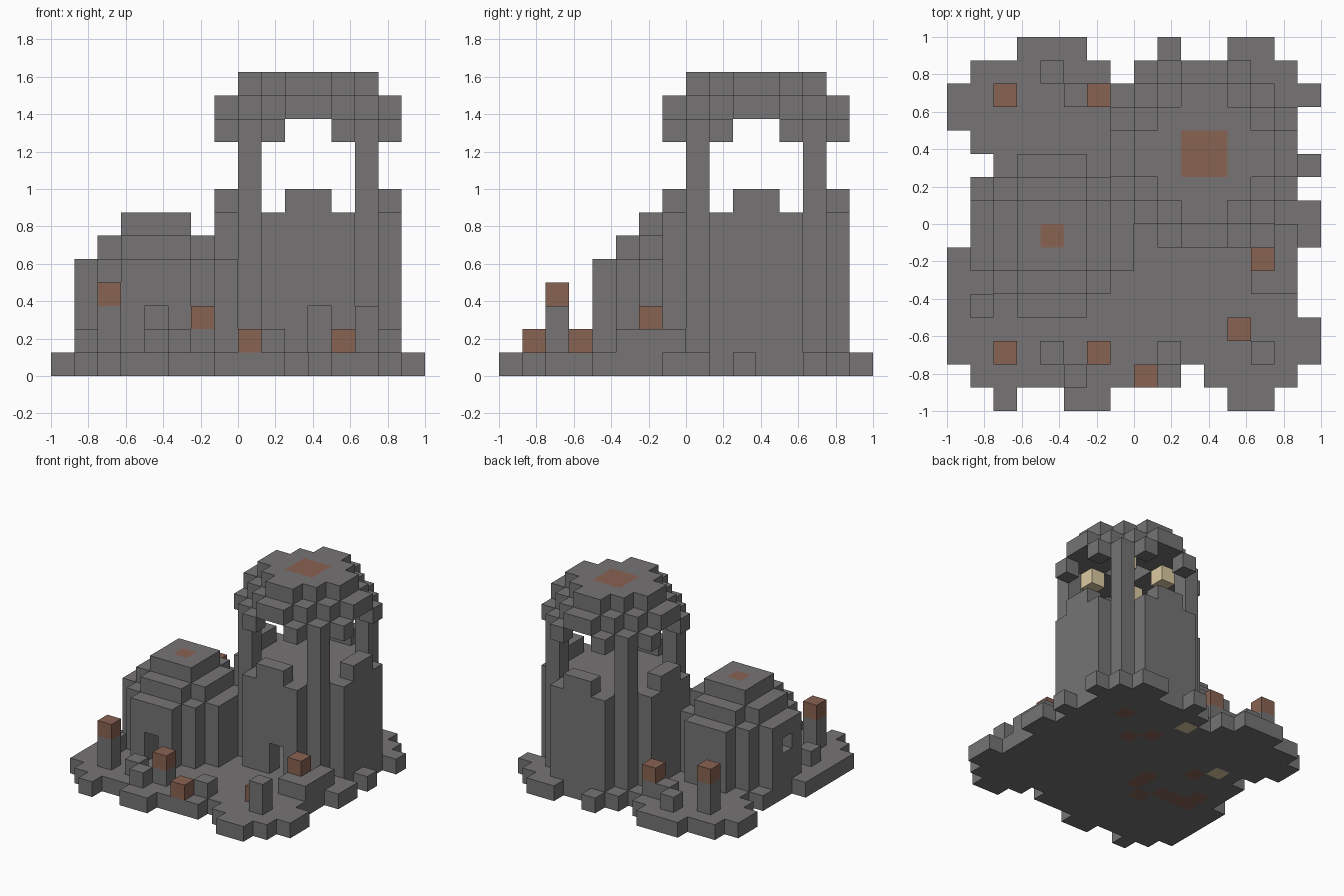
import bpy
import bmesh
from mathutils import Vector

UNIT = 0.125
ORIGIN = Vector((-1, -1, 0))
STEPS = [Vector(d) for d in ((1, 0, 0), (-1, 0, 0), (0, 1, 0),
                             (0, -1, 0), (0, 0, 1), (0, 0, -1))]

cube = bpy.data.objects.get("Cube")
if cube:
    bpy.data.objects.remove(cube, do_unlink=True)


def make_material(name, rgb):
    mat = bpy.data.materials.new(name)
    mat.use_nodes = True
    mat.diffuse_color = (*rgb, 1)
    mat.node_tree.nodes["Principled BSDF"].inputs["Base Color"].default_value = (*rgb, 1)
    return mat


MATERIALS = [make_material("stone grey", (0.18, 0.175, 0.178)),
             make_material("terracotta brown", (0.25, 0.125, 0.085)),
             make_material("lantern cream", (0.72, 0.6, 0.36))]
STONE, BROWN, CREAM = range(3)


def build(name, cells, paint=None):
    """Skin a set of grid cells with outer faces only; paint maps cells to colours."""
    cells = set(cells)
    paint = paint or {}
    bm = bmesh.new()
    for cell in sorted(cells):
        centre = ORIGIN + (Vector(cell) + Vector((0.5, 0.5, 0.5))) * UNIT
        for n in STEPS:
            if tuple(int(a + b) for a, b in zip(cell, n)) in cells:
                continue
            u = Vector((n.y, n.z, n.x))
            v = n.cross(u)
            corners = [centre + (n + u * a + v * b) * UNIT / 2
                       for a, b in ((-1, -1), (1, -1), (1, 1), (-1, 1))]
            face = bm.faces.new([bm.verts.new(c) for c in corners])
            face.material_index = paint.get(cell, STONE)
    bmesh.ops.remove_doubles(bm, verts=bm.verts, dist=0.001)
    mesh = bpy.data.meshes.new(name)
    bm.to_mesh(mesh)
    bm.free()
    for mat in MATERIALS:
        mesh.materials.append(mat)
    obj = bpy.data.objects.new(name, mesh)
    bpy.context.collection.objects.link(obj)
    return obj


def disc(cx, cy, half, reach):
    """Stepped disc: a square cut back at the corners by diagonal distance."""
    return {(i, j) for i in range(16) for j in range(16)
            if max(abs(i - cx), abs(j - cy)) <= half
            and abs(i - cx) + abs(j - cy) <= reach}


def rim(plan):
    """Cells of a plan that touch the outside, corners included."""
    near = (-1, 0, 1)
    return {(i, j) for i, j in plan
            if any((i + a, j + b) not in plan for a in near for b in near)}


def stack(plan, low, high):
    return {(i, j, k) for i, j in plan for k in range(low, high + 1)}


# Ragged ground slab, one run of cells per row from front to back
runs = [(2, 2), (1, 14), (0, 15), (0, 15), (0, 14), (0, 14), (0, 14), (1, 15),
        (1, 15), (1, 14), (2, 15), (1, 14), (0, 14), (0, 15), (1, 14), (3, 5)]
ground = {(i, j) for j, (a, b) in enumerate(runs) for i in range(a, b + 1)}
ground -= {(10, 1), (7, 14)}
ground |= {(5, 0), (6, 0), (12, 0), (13, 0), (9, 15), (12, 15), (13, 15)}
floor_brown = [(12, 12), (10, 10), (9, 11), (4, 9), (4, 6), (2, 6),
               (3, 6), (2, 7), (6, 6), (6, 7), (5, 5)]
floor_paint = {(i, j, 0): BROWN for i, j in floor_brown}
floor_paint.update({(8, 13, 0): CREAM, (3, 10, 0): CREAM})
build("ground_slab", stack(ground, 0, 0), floor_paint)

# Tower: hollow wall with a doorway, an upper floor and battlements
TC = 10.5
MID = (10, 11)
tower_plan = disc(TC, TC, 3.5, 5)
wall = stack(rim(tower_plan), 1, 6) | stack(tower_plan, 6, 6)
wall |= {c for m in MID for e in (7, 14) for c in ((m, e, 7), (e, m, 7))}
wall -= {(11, 7, 1), (11, 7, 2)}
build("tower_wall", wall)

posts = {(i, j) for i in (8, 13) for j in (8, 13)}
build("tower_pillars", stack(posts, 7, 10))

# Tower roof: stepped dome with hanging eave blocks and lanterns
centre = {(i, j) for i in MID for j in MID}
eaves = {c for e in (7, 14) for m in (9, 12) for c in ((e, m), (m, e))}
roof = stack(disc(TC, TC, 2.5, 3), 12, 12)
roof |= stack(disc(TC, TC, 3.5, 4) - centre, 11, 11)
roof |= stack(eaves, 10, 10)
build("tower_roof", roof, {c: BROWN for c in stack(centre, 12, 12)})

lamps = stack({(i, j) for i in (9, 12) for j in (9, 12)}, 10, 10)
build("roof_lanterns", lamps, {c: CREAM for c in lamps})

# Round house: hollow wall, stepped roof, doorway and side window
house_plan = disc(4, 7, 3, 4)
house = stack(rim(house_plan), 1, 3) | stack(house_plan, 4, 4)
house -= {(4, 4, 1), (4, 4, 2), (1, 7, 3)}
build("house_wall", house)
house_roof = stack(disc(4, 7, 2, 3), 5, 5) | stack(disc(4, 7, 1, 2), 6, 6)
build("house_roof", house_roof, {(4, 7, 6): BROWN})

# Garden posts with brown caps
for n, (i, j, top) in enumerate([(2, 2, 3), (6, 2, 2), (8, 1, 1), (12, 3, 1),
                                 (13, 6, 2), (2, 13, 3), (6, 13, 2)]):
    build(f"capped_post_{n + 1}", stack({(i, j)}, 1, top), {(i, j, top): BROWN})

# Loose stone blocks
build("plain_post", stack({(13, 2)}, 1, 2))
build("stone_blocks", stack({(4, 2), (5, 1), (9, 2), (1, 4), (13, 5), (14, 5),
                             (14, 6), (14, 7), (4, 14), (5, 13)}, 1, 1))
